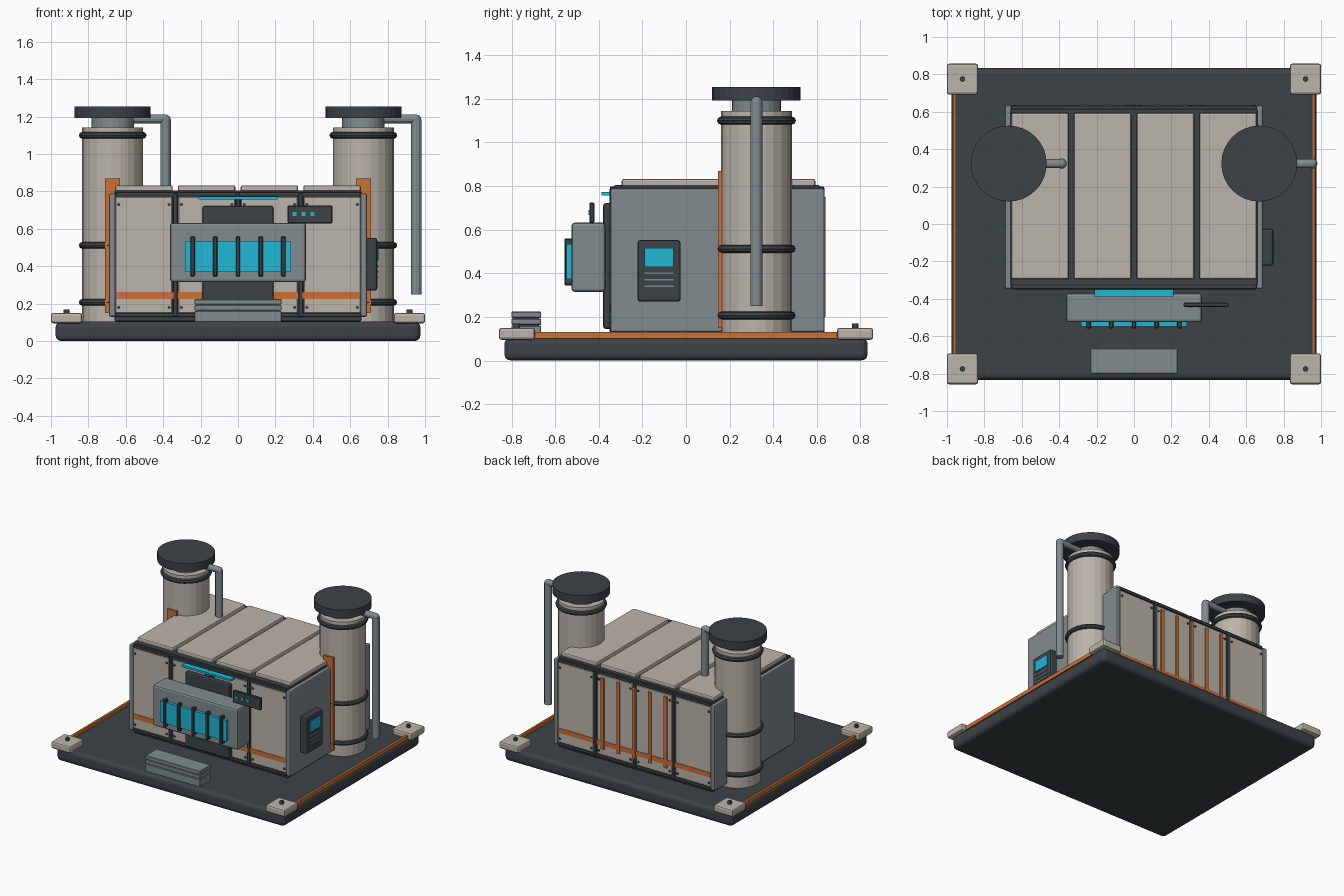
import bpy, math
from mathutils import Vector

if "Cube" in bpy.data.objects:
    bpy.data.objects.remove(bpy.data.objects["Cube"])


def material(name, rgb):
    m = bpy.data.materials.new(name)
    m.diffuse_color = (*rgb, 1)
    m.use_nodes = True
    m.node_tree.nodes["Principled BSDF"].inputs["Base Color"].default_value = m.diffuse_color
    return m


DARK = material("dark", (0.045, 0.056, 0.062))
CREAM = material("cream", (0.50, 0.46, 0.40))
GREY = material("grey", (0.22, 0.26, 0.275))
ORANGE = material("orange", (0.60, 0.16, 0.035))
CYAN = material("cyan", (0.015, 0.48, 0.68))


def box(name, x, y, z, mat, bevel=0.0, segments=2):
    """Box from (min, max) ranges."""
    bpy.ops.mesh.primitive_cube_add(size=1)
    o = bpy.context.object
    o.name = name
    o.location = [(r[0] + r[1]) / 2 for r in (x, y, z)]
    o.scale = [r[1] - r[0] for r in (x, y, z)]
    bpy.ops.object.transform_apply(location=False, rotation=False, scale=True)
    o.data.materials.append(mat)
    if bevel:
        b = o.modifiers.new("bevel", "BEVEL")
        b.width, b.segments = bevel, segments
    return o


def rod(name, a, b, r, mat, sides=24):
    """Cylinder between two points."""
    a, b = Vector(a), Vector(b)
    bpy.ops.mesh.primitive_cylinder_add(vertices=sides, radius=r, depth=(b - a).length,
                                        location=(a + b) / 2)
    o = bpy.context.object
    o.name = name
    o.rotation_euler = (b - a).to_track_quat("Z", "Y").to_euler()
    o.data.materials.append(mat)
    return o


def span(c, w):
    return (c - w / 2, c + w / 2)


# Base slab with corner pads and edge strips
box("base_slab", (-0.975, 0.975), (-0.833, 0.833), (0, 0.105), DARK, 0.03, 3)
for sx in (-1, 1):
    box("edge_strip", span(sx * 0.96, 0.018), (-0.71, 0.71), (0.1, 0.13), ORANGE)
    for sy in (-1, 1):
        box("corner_pad", span(sx * 0.917, 0.166), span(sy * 0.775, 0.165), (0.095, 0.15), CREAM, 0.012)
        rod("pad_bolt", (sx * 0.917, sy * 0.775, 0.14), (sx * 0.917, sy * 0.775, 0.17), 0.015, DARK, 12)

# Main housing
box("housing_core", (-0.66, 0.66), (-0.33, 0.615), (0.105, 0.805), DARK, 0.008)
for sx in (-1, 1):
    box("side_wall", span(sx * 0.672, 0.036), (-0.347, 0.635), (0.13, 0.79), GREY, 0.01)

# Front, back and roof panels in four columns
for cx in (-0.503, -0.168, 0.168, 0.503):
    box("roof_slat", span(cx, 0.307), (-0.295, 0.593), (0.795, 0.833), CREAM, 0.01)
    for side, y in (("front", -0.335), ("back", 0.62)):
        box(side + "_panel", span(cx, 0.305), span(y, 0.02), (0.15, 0.772), CREAM, 0.004, 1)
        for dx in (-0.135, 0.135):
            for z in (0.18, 0.73):
                s = -1 if y < 0 else 1
                rod("rivet", (cx + dx, y, z), (cx + dx, y + s * 0.016, z), 0.009, DARK, 8)
for side, y in (("front", -0.336), ("back", 0.621)):
    box(side + "_stripe", (-0.65, 0.65), span(y, 0.026), (0.225, 0.262), ORANGE)
    for z in (0.14, 0.785):
        box(side + "_rail", (-0.655, 0.655), span(y, 0.026), span(z, 0.025), DARK, 0.004, 1)
    for x in (-0.335, 0, 0.335):
        box(side + "_mullion", span(x, 0.026), span(y, 0.03), (0.13, 0.79), DARK, 0.004, 1)

# Back vertical strips
for i in range(-2, 3):
    box("back_strip", span(i * 0.135, 0.026), (0.615, 0.639), (0.2, 0.75), ORANGE)

# Front console: mount, cabinet, barred window
box("console_mount", (-0.19, 0.19), (-0.38, -0.335), (0.145, 0.722), DARK, 0.012)
box("console_cabinet", (-0.363, 0.363), (-0.525, -0.37), (0.315, 0.632), GREY, 0.014)
box("console_window", (-0.283, 0.283), (-0.547, -0.52), (0.373, 0.535), CYAN)
for i in range(-2, 3):
    box("window_bar", span(i * 0.1215, 0.024), (-0.558, -0.52), (0.345, 0.56), DARK, 0.005, 1)
box("light_bar", (-0.21, 0.21), (-0.388, -0.34), (0.757, 0.772), CYAN)

# Small status plate
box("status_plate", (0.265, 0.505), (-0.443, -0.42), (0.63, 0.725), DARK, 0.005, 1)
for x in (0.302, 0.35, 0.398):
    box("status_light", span(x, 0.022), (-0.447, -0.43), (0.668, 0.69), CYAN)

# Control box on the right wall
box("control_box", (0.68, 0.745), (-0.222, -0.025), (0.27, 0.552), DARK, 0.012)
box("control_screen", (0.73, 0.752), (-0.19, -0.058), (0.43, 0.515), CYAN)
for z in (0.34, 0.37, 0.4):
    box("control_slot", (0.735, 0.75), (-0.19, -0.058), span(z, 0.007), GREY)

# Front steps
for i in range(3):
    z = 0.132 + i * 0.032
    box("step_plate", (-0.233, 0.233), (-0.8, -0.664), (z if i else 0.1, z + 0.028), GREY, 0.003, 1)
box("step_core", (-0.22, 0.22), (-0.79, -0.675), (0.1, 0.21), GREY)

# Twin towers with collars, caps, braces and drop pipes
for tx in (-0.67, 0.67):
    ty = 0.323
    rod("tower", (tx, ty, 0.105), (tx, ty, 1.143), 0.163, CREAM, 24)
    rod("tower_neck", (tx, ty, 1.14), (tx, ty, 1.2), 0.113, GREY, 24)
    rod("tower_cap", (tx, ty, 1.193), (tx, ty, 1.255), 0.203, DARK, 32)
    for z in (0.207, 0.512, 1.1):
        bpy.ops.mesh.primitive_torus_add(major_segments=24, minor_segments=8, major_radius=0.163,
                                         minor_radius=0.018, location=(tx, ty, z))
        ring = bpy.context.object
        ring.name = "tower_ring"
        ring.data.materials.append(DARK)
    box("tower_brace", span(tx, 0.08), (0.147, 0.168), (0.15, 0.868), ORANGE)
    px = tx + 0.283
    rod("pipe_arm", (tx, ty, 1.188), (px, ty, 1.188), 0.024, GREY, 12)
    rod("drop_pipe", (px, ty, 0.25), (px, ty, 1.185), 0.028, GREY, 12)
    bpy.ops.mesh.primitive_uv_sphere_add(segments=12, ring_count=8, radius=0.027, location=(px, ty, 1.184))
    elbow = bpy.context.object
    elbow.name = "pipe_elbow"
    elbow.data.materials.append(GREY)
